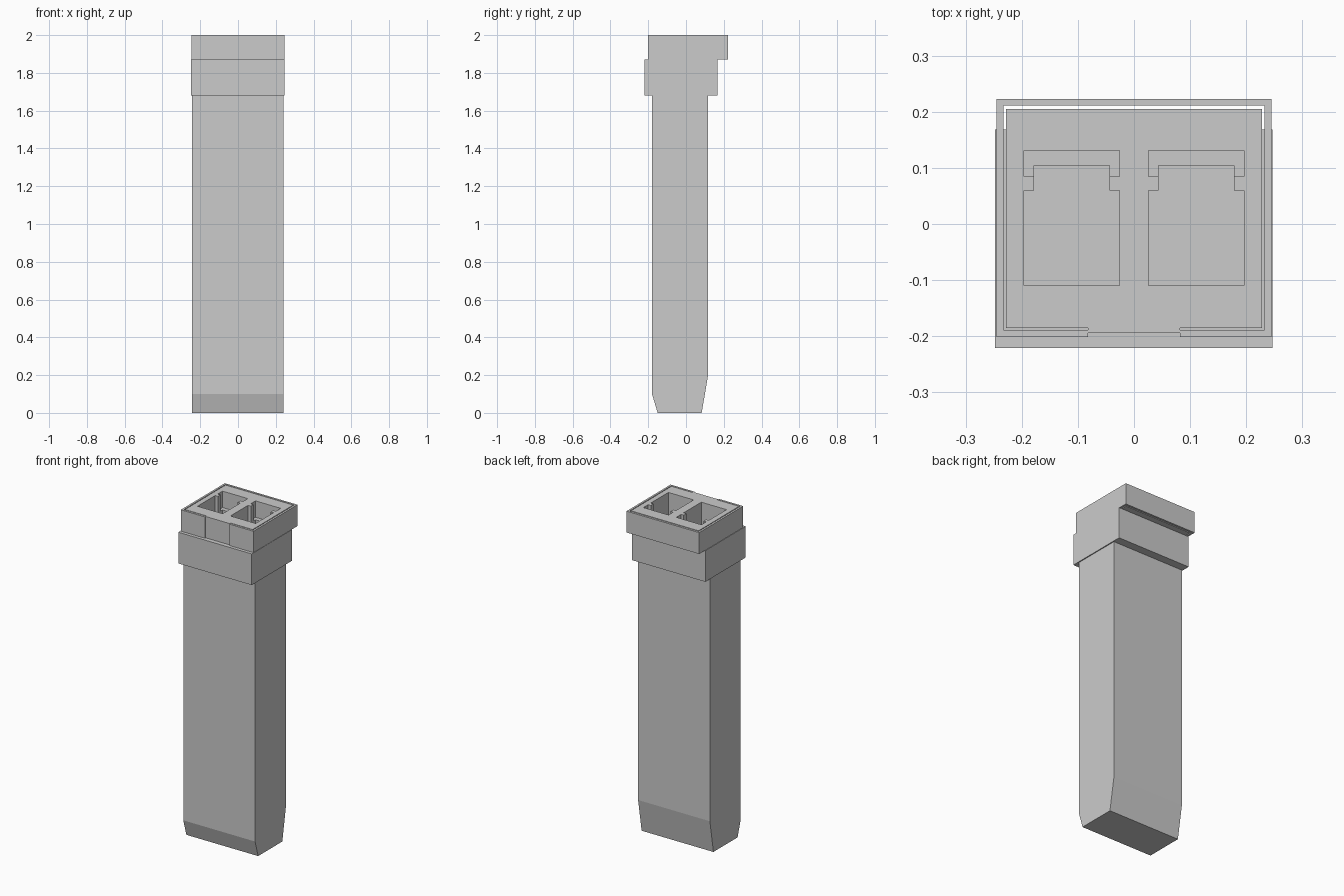
import bpy, bmesh
from mathutils import Vector

if "Cube" in bpy.data.objects:
    bpy.data.objects.remove(bpy.data.objects["Cube"])


def prism(name, pts, lo, hi, axis='Z'):
    """Extrude a closed profile: (x, y) along z, or (y, z) along x."""
    def place(p, t):
        return Vector((p[0], p[1], t)) if axis == 'Z' else Vector((t, p[0], p[1]))
    bm = bmesh.new()
    face = bm.faces.new([bm.verts.new(place(p, lo)) for p in pts])
    ext = bmesh.ops.extrude_face_region(bm, geom=[face])
    moved = [v for v in ext['geom'] if isinstance(v, bmesh.types.BMVert)]
    bmesh.ops.translate(bm, verts=moved, vec=place((0, 0), hi - lo))
    bmesh.ops.recalc_face_normals(bm, faces=bm.faces[:])
    me = bpy.data.meshes.new(name)
    bm.to_mesh(me)
    bm.free()
    ob = bpy.data.objects.new(name, me)
    bpy.context.collection.objects.link(ob)
    return ob


def rect(x0, x1, y0, y1):
    return [(x0, y0), (x1, y0), (x1, y1), (x0, y1)]


def cut(ob, cutter):
    mod = ob.modifiers.new("cut", 'BOOLEAN')
    mod.operation = 'DIFFERENCE'
    mod.solver = 'EXACT'
    mod.object = cutter
    bpy.context.view_layer.objects.active = ob
    bpy.ops.object.modifier_apply(modifier=mod.name)


# Long body with tapered foot, drawn as a side profile
body = prism("body", [(-0.15, 0), (0.083, 0), (0.117, 0.2), (0.117, 1.68),
                      (-0.18, 1.68), (-0.18, 0.1)], -0.243, 0.241, 'X')

# Collar
collar = prism("collar", rect(-0.248, 0.247, -0.221, 0.168), 1.68, 1.87)

# Inner block of the head, with a small front tab
core = prism("port_block", [(-0.228, -0.185), (-0.082, -0.185), (-0.082, -0.194),
                            (0.082, -0.194), (0.082, -0.185), (0.228, -0.185),
                            (0.228, 0.205), (-0.228, 0.205)], 1.87, 2.0)

# Thin lip around the head, open at the front notch
half = [(0.082, -0.201), (0.245, -0.201), (0.245, 0.223)]
inner = [(0.233, 0.211), (0.233, -0.189), (0.082, -0.189)]
mirror = lambda pts: [(-x, y) for x, y in reversed(pts)]
prism("head_lip", half + mirror(half) + mirror(inner) + inner, 1.87, 2.0)

# Two keyed sockets: a deep plug hole with a neck, and a shallow wide slot
for side in (-1, 1):
    c = side * 0.111
    w, n = 0.085, 0.067
    hole = [(c - w, -0.11), (c + w, -0.11), (c + w, 0.06), (c + n, 0.06),
            (c + n, 0.104), (c - n, 0.104), (c - n, 0.06), (c - w, 0.06)]
    cutters = [prism("hole_cutter", hole, 1.55, 2.1),
               prism("slot_cutter", rect(c - w, c + w, 0.085, 0.131), 1.9, 2.1)]
    for part in (body, collar, core):
        cut(part, cutters[0])
    cut(core, cutters[1])
    for k in cutters:
        bpy.data.objects.remove(k)
